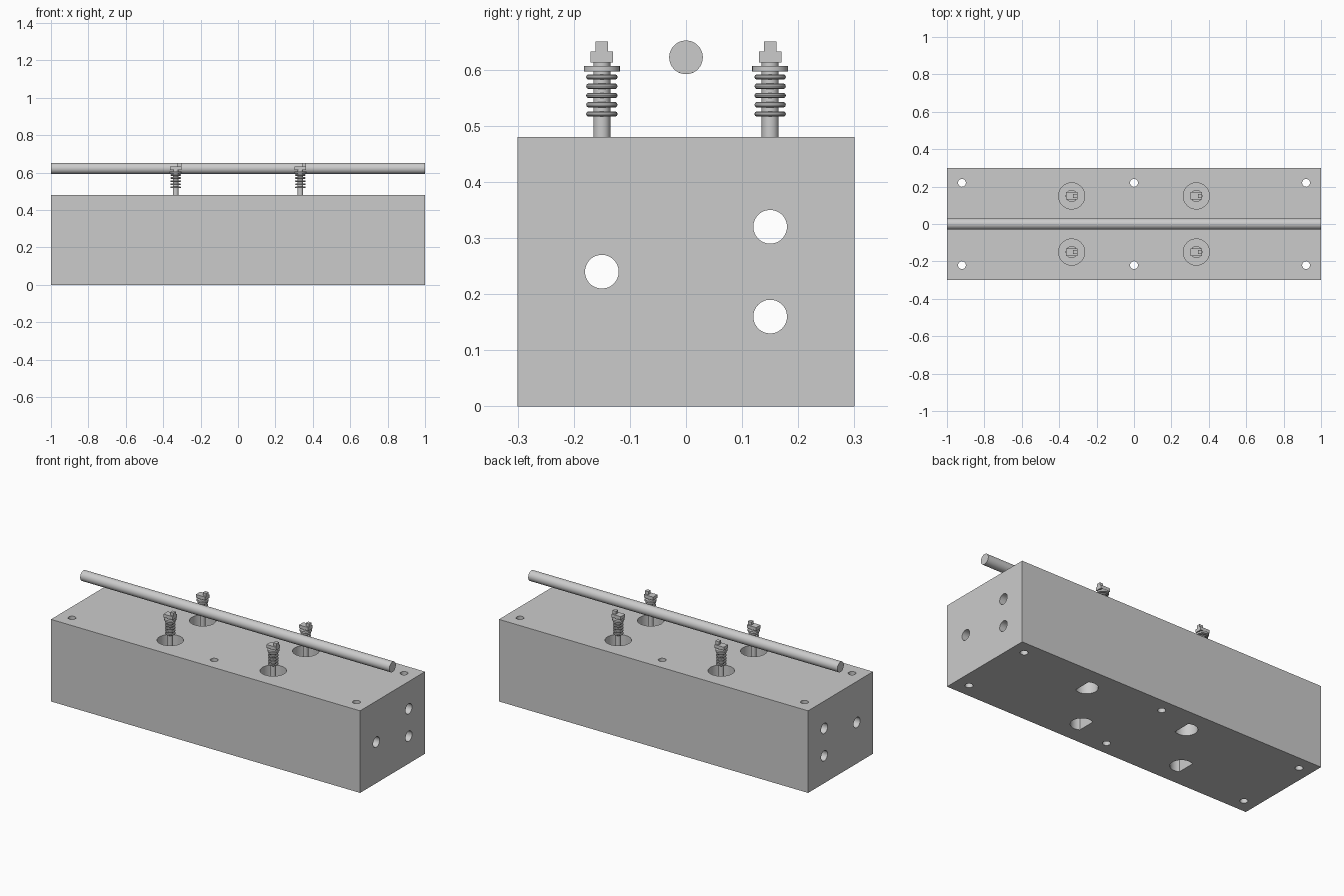
import bpy, bmesh, math
from mathutils import Matrix, Vector

cube = bpy.data.objects.get("Cube")
if cube:
    bpy.data.objects.remove(cube, do_unlink=True)

GREY = bpy.data.materials.new("plain grey")
GREY.use_nodes = True
GREY.diffuse_color = (0.6, 0.6, 0.6, 1)
GREY.node_tree.nodes["Principled BSDF"].inputs["Base Color"].default_value = (0.6, 0.6, 0.6, 1)


def finish(bm, name):
    mesh = bpy.data.meshes.new(name)
    bmesh.ops.recalc_face_normals(bm, faces=bm.faces)
    bm.to_mesh(mesh)
    bm.free()
    obj = bpy.data.objects.new(name, mesh)
    bpy.context.collection.objects.link(obj)
    mesh.materials.append(GREY)
    return obj


def smooth(obj):
    bpy.ops.object.select_all(action='DESELECT')
    obj.select_set(True)
    bpy.context.view_layer.objects.active = obj
    bpy.ops.object.shade_smooth_by_angle(angle=math.radians(35))


def cylinder(bm, start, end, radius, sides=32):
    start, end = Vector(start), Vector(end)
    axis = end - start
    turn = axis.to_track_quat('Z', 'Y').to_matrix().to_4x4()
    return bmesh.ops.create_cone(
        bm, cap_ends=True, segments=sides, radius1=radius, radius2=radius,
        depth=axis.length, matrix=Matrix.Translation((start + end) / 2) @ turn)["verts"]


def box(bm, low, high):
    low, high = Vector(low), Vector(high)
    scale = Matrix.Diagonal((*(high - low), 1))
    bmesh.ops.create_cube(bm, size=1, matrix=Matrix.Translation((low + high) / 2) @ scale)


def ring(bm, x, y, z, radius, tube, around=32, sides=10):
    rows = []
    for i in range(around):
        a = math.tau * i / around
        row = []
        for j in range(sides):
            b = math.tau * j / sides
            r = radius + tube * math.cos(b)
            row.append(bm.verts.new((x + r * math.cos(a), y + r * math.sin(a),
                                     z + tube * math.sin(b))))
        rows.append(row)
    for i in range(around):
        for j in range(sides):
            p, q, k = rows[i], rows[(i + 1) % around], (j + 1) % sides
            bm.faces.new((p[j], q[j], q[k], p[k]))


TOP = 0.48
PINS = [(x, y) for x in (-1 / 3, 1 / 3) for y in (-0.15, 0.15)]

# Block and its cutter
bm = bmesh.new()
box(bm, (-1, -0.3, 0), (1, 0.3, TOP))
block = finish(bm, "block")

bm = bmesh.new()
# Long bores
for y, z in ((-0.15, 0.24), (0.15, 0.16), (0.15, 0.32)):
    cylinder(bm, (-1.1, y, z), (1.1, y, z), 0.03, 48)
# Mounting holes
for x in (-0.92, 0, 0.92):
    for y in (-0.22, 0.22):
        cylinder(bm, (x, y, -0.1), (x, y, TOP + 0.1), 0.021)
# Pin wells, and flat-sided pockets underneath
for x, y in PINS:
    cylinder(bm, (x, y, TOP - 0.1), (x, y, TOP + 0.1), 0.07, 48)
    side = math.copysign(1, y)
    middle = x + side * 0.11
    for v in cylinder(bm, (middle, y, -0.1), (middle, y, 0.1), 0.06, 48):
        v.co.x = middle + side * min(side * (v.co.x - middle), 0.03)
bmesh.ops.remove_doubles(bm, verts=bm.verts, dist=1e-5)
cutter = finish(bm, "hole_cutter")
cutter.hide_render = True

cut = block.modifiers.new("holes", 'BOOLEAN')
cut.operation = 'DIFFERENCE'
cut.solver = 'EXACT'
cut.object = cutter
bpy.context.view_layer.objects.active = block
block.select_set(True)
bpy.ops.object.modifier_apply(modifier=cut.name)
bpy.data.objects.remove(cutter, do_unlink=True)
smooth(block)

# Long rod
bm = bmesh.new()
cylinder(bm, (-1, 0, 0.622), (1, 0, 0.622), 0.03, 48)
smooth(finish(bm, "rod"))

# Sprung pins
for n, (x, y) in enumerate(PINS, 1):
    bm = bmesh.new()
    cylinder(bm, (x, y, TOP - 0.1), (x, y, 0.615), 0.015)
    cylinder(bm, (x, y, 0.597), (x, y, 0.607), 0.032)
    smooth(finish(bm, f"pin_{n}"))

    bm = bmesh.new()
    for i in range(5):
        ring(bm, x, y, 0.521 + i * 0.0165, 0.023, 0.005)
    smooth(finish(bm, f"spring_{n}"))

    bm = bmesh.new()
    box(bm, (x - 0.03, y - 0.02, 0.613), (x + 0.03, y + 0.02, 0.632))
    box(bm, (x + 0.008, y - 0.011, 0.625), (x + 0.03, y + 0.011, 0.65))
    finish(bm, f"pin_head_{n}")
